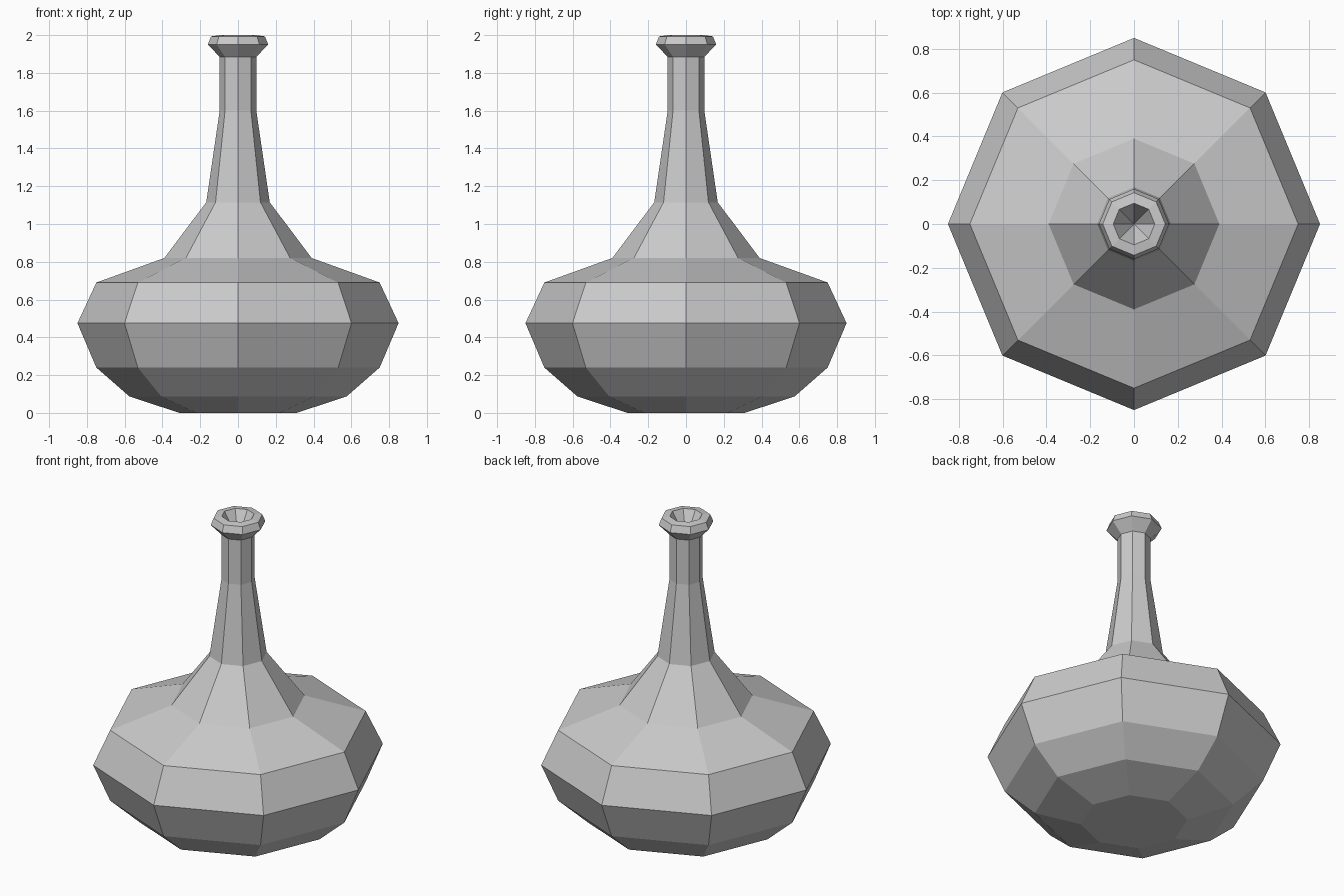
import bpy, bmesh, math

if "Cube" in bpy.data.objects:
    bpy.data.objects.remove(bpy.data.objects["Cube"])

SIDES = 8
# Outer silhouette from base to lip, as (radius, height)
PROFILE = [(0.31, 0.0), (0.575, 0.087), (0.75, 0.24), (0.85, 0.475),
           (0.75, 0.69), (0.39, 0.82), (0.168, 1.115), (0.097, 1.60),
           (0.097, 1.885), (0.16, 1.95), (0.143, 1.993), (0.095, 2.0)]
MOUTH_DEPTH = 0.16

bm = bmesh.new()


def ring(r, z):
    return [bm.verts.new((r * math.cos(math.tau * i / SIDES),
                          r * math.sin(math.tau * i / SIDES), z))
            for i in range(SIDES)]


rings = [ring(r, z) for r, z in PROFILE]
for lo, hi in zip(rings, rings[1:]):
    for i in range(SIDES):
        j = (i + 1) % SIDES
        bm.faces.new((lo[i], lo[j], hi[j], hi[i]))

# Flat base and funnel-shaped mouth
bm.faces.new(rings[0][::-1])
tip = bm.verts.new((0, 0, 2.0 - MOUTH_DEPTH))
for i in range(SIDES):
    bm.faces.new((rings[-1][i], rings[-1][(i + 1) % SIDES], tip))

mesh = bpy.data.meshes.new("bottle")
bm.to_mesh(mesh)
bm.free()
bottle = bpy.data.objects.new("bottle", mesh)
bpy.context.collection.objects.link(bottle)
